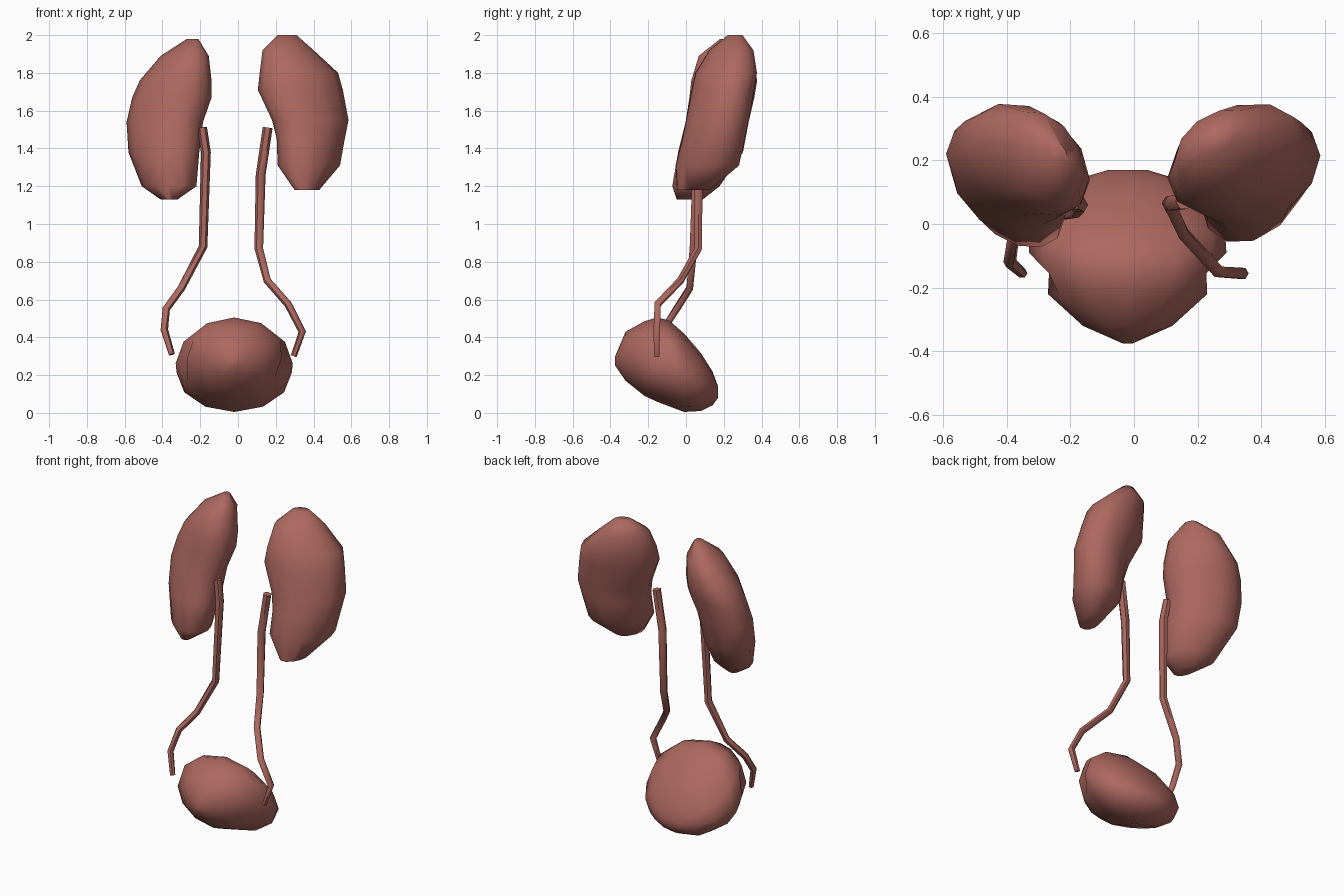
import bpy, bmesh, math
from mathutils import Vector

if "Cube" in bpy.data.objects:
    bpy.data.objects.remove(bpy.data.objects["Cube"])

mat = bpy.data.materials.new("tissue")
mat.diffuse_color = (0.42, 0.14, 0.115, 1)
mat.use_nodes = True
mat.node_tree.nodes["Principled BSDF"].inputs["Base Color"].default_value = mat.diffuse_color


def loft(name, rings, angle=60):
    """Skin a list of equal-sized point rings and cap both ends."""
    bm = bmesh.new()
    loops = [[bm.verts.new(p) for p in ring] for ring in rings]
    n = len(loops[0])
    for a, b in zip(loops, loops[1:]):
        for i in range(n):
            j = (i + 1) % n
            bm.faces.new((a[i], a[j], b[j], b[i]))
    bm.faces.new(loops[0])
    bm.faces.new(loops[-1])
    bmesh.ops.recalc_face_normals(bm, faces=bm.faces)
    me = bpy.data.meshes.new(name)
    bm.to_mesh(me)
    bm.free()
    me.materials.append(mat)
    ob = bpy.data.objects.new(name, me)
    bpy.context.collection.objects.link(ob)
    bpy.ops.object.select_all(action='DESELECT')
    ob.select_set(True)
    bpy.context.view_layer.objects.active = ob
    bpy.ops.object.shade_smooth_by_angle(angle=math.radians(angle))
    return ob


def ellipse(u0, u1, v0, v1, phase, n=12):
    """Slanted ellipse that fills the given u and v ranges."""
    for i in range(n):
        t = math.tau * i / n
        yield ((u0 + u1) / 2 + (u1 - u0) / 2 * math.cos(t),
               (v0 + v1) / 2 + (v1 - v0) / 2 * math.cos(t - math.radians(phase)))


def kidney(name, rows, phase):
    loft(name, [[(x, y, z) for x, y in ellipse(x0, x1, y0, y1, phase)]
                for z, x0, x1, y0, y1 in rows])


# Kidneys: rows are z, x range, y range
kidney("right_kidney", [
    (2.00, 0.21, 0.31, 0.22, 0.30),
    (1.92, 0.13, 0.40, 0.12, 0.36),
    (1.80, 0.115, 0.53, 0.045, 0.38),
    (1.71, 0.105, 0.555, 0.025, 0.365),
    (1.55, 0.18, 0.585, -0.005, 0.335),
    (1.45, 0.205, 0.565, -0.025, 0.315),
    (1.31, 0.21, 0.54, -0.06, 0.285),
    (1.18, 0.30, 0.43, -0.05, 0.13)], 73)
kidney("left_kidney", [
    (1.98, -0.27, -0.21, 0.18, 0.26),
    (1.89, -0.41, -0.155, 0.065, 0.355),
    (1.76, -0.52, -0.14, 0.025, 0.38),
    (1.67, -0.56, -0.14, 0.015, 0.365),
    (1.54, -0.59, -0.185, -0.005, 0.335),
    (1.38, -0.58, -0.205, -0.045, 0.305),
    (1.20, -0.51, -0.22, -0.075, 0.18),
    (1.13, -0.41, -0.32, -0.05, 0.09)], 109)

# Bladder: rows are y, half width, z range
bladder = [[(x, y, z) for x, z in ellipse(-0.02 - w, -0.02 + w, z0, z1, 90)]
           for y, w, z0, z1 in [
    (-0.375, 0.015, 0.25, 0.30),
    (-0.32, 0.14, 0.17, 0.43),
    (-0.22, 0.25, 0.09, 0.485),
    (-0.155, 0.285, 0.06, 0.505),
    (-0.09, 0.31, 0.035, 0.49),
    (-0.01, 0.305, 0.005, 0.42),
    (0.08, 0.25, 0.01, 0.315),
    (0.14, 0.16, 0.04, 0.22),
    (0.17, 0.06, 0.08, 0.14)]]
# Pits where the ureters enter
for i, s in ((0, -1), (6, 1)):
    x, y, z = bladder[3][i]
    bladder[3][i] = (x + s * 0.05, y, z - 0.04)
loft("bladder", bladder)


def tube(name, pts, radii, n=6):
    pts = [Vector(p) for p in pts]
    rings = []
    for i, (p, r) in enumerate(zip(pts, radii)):
        d = (pts[min(i + 1, len(pts) - 1)] - pts[max(i - 1, 0)]).normalized()
        u = Vector((0, 1, 0)).cross(d).normalized()
        v = d.cross(u)
        rings.append([p + r * (u * math.cos(math.tau * k / n) + v * math.sin(math.tau * k / n))
                      for k in range(n)])
    loft(name, rings)


# Ureters
radii = [0.026, 0.026, 0.023, 0.02, 0.02, 0.02, 0.016]
tube("right_ureter", [
    (0.157, 0.07, 1.51), (0.12, 0.065, 1.26), (0.11, 0.065, 0.87),
    (0.155, -0.03, 0.70), (0.265, -0.15, 0.575), (0.34, -0.155, 0.43),
    (0.295, -0.155, 0.30)], radii)
tube("left_ureter", [
    (-0.19, 0.07, 1.51), (-0.17, 0.06, 1.38), (-0.185, 0.04, 0.88),
    (-0.30, 0.02, 0.66), (-0.38, -0.05, 0.55), (-0.39, -0.12, 0.44),
    (-0.35, -0.155, 0.31)], radii)
